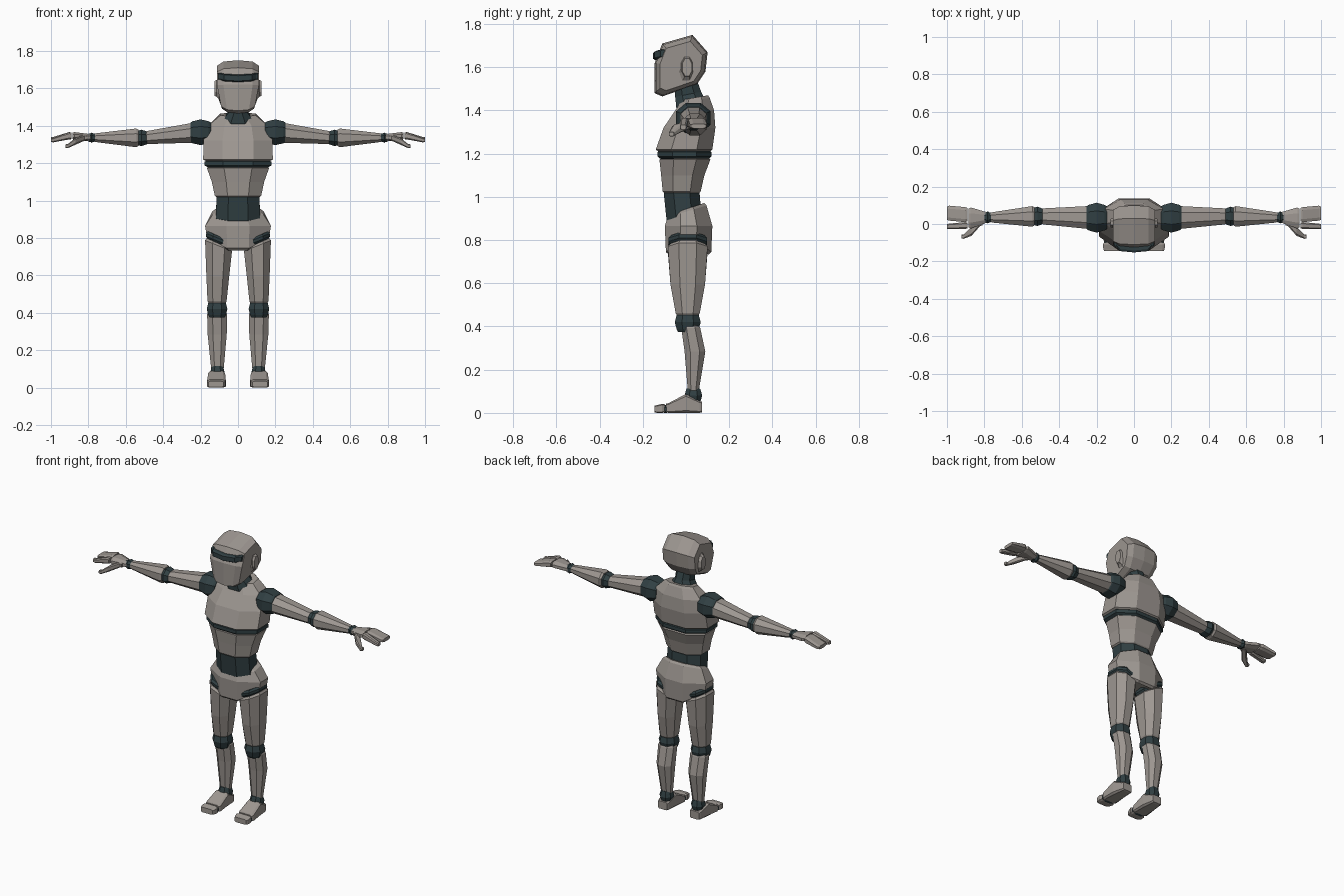
import bpy, bmesh
from mathutils import Vector

cube = bpy.data.objects.get("Cube")
if cube:
    bpy.data.objects.remove(cube)


def make_material(name, red, green, blue):
    material = bpy.data.materials.new(name)
    material.use_nodes = True
    colour = (red, green, blue, 1)
    material.diffuse_color = colour
    material.node_tree.nodes["Principled BSDF"].inputs["Base Color"].default_value = colour
    return material


SHELL = make_material("warm grey shell", .34, .31, .285)
JOINT = make_material("dark slate joint", .03, .05, .055)
X, Y, Z = range(3)


def skin(name, rings, material):
    """Bridge equal point rings and cap both ends."""
    bm = bmesh.new()
    loops = [[bm.verts.new(point) for point in ring] for ring in rings]
    for lower, upper in zip(loops, loops[1:]):
        for i in range(len(lower)):
            bm.faces.new((lower[i - 1], lower[i], upper[i], upper[i - 1]))
    bm.faces.new(loops[0])
    bm.faces.new(loops[-1])
    bmesh.ops.recalc_face_normals(bm, faces=bm.faces)
    mesh = bpy.data.meshes.new(name)
    bm.to_mesh(mesh)
    bm.free()
    mesh.materials.append(material)
    bpy.context.collection.objects.link(bpy.data.objects.new(name, mesh))


def make_ring(axis, side, chamfer, station, shift=0, scale=1):
    """Chamfered rectangle across an axis, optionally tilted or sagging mid-width."""
    centre, half_u, half_v, *tilt = station
    slope_u, slope_v, sag = tilt or (0, 0, 0)
    u_axis, v_axis = [k for k in (X, Y, Z) if k != axis]
    corners = [(1, -chamfer), (1, chamfer), (chamfer, 1), (-chamfer, 1)]
    corners += [(-u, -v) for u, v in corners]
    points = []
    for u, v in corners:
        point = Vector(centre)
        point[u_axis] += u * half_u * scale
        point[v_axis] += v * half_v * scale
        point[axis] += shift + slope_u * u * half_u + slope_v * v * half_v - sag * (1 - abs(u))
        point.x *= side
        points.append(point)
    return points


def loft(name, axis, stations, material=SHELL, side=1, chamfer=.45, lip=.012):
    """Loft along an axis with a small bevelled lip on both ends.
    Station: centre, two half sizes, then optional slope, slope and sag."""
    first, *middle, last = sorted(stations, key=lambda station: station[0][axis])

    def ring(station, shift=0, scale=1):
        return make_ring(axis, side, chamfer, station, shift, scale)

    rings = [ring(first, 0, .88), ring(first, lip)]
    rings += [ring(station) for station in middle]
    rings += [ring(last, -lip), ring(last, 0, .88)]
    skin(name, rings, material)


def trunk(name, stations, material=SHELL, chamfer=.45):
    """Upright loft on the centre line. Station: y, z, half width, half depth, tilt."""
    loft(name, Z, [((0, y, z), *rest) for y, z, *rest in stations], material, chamfer=chamfer)


# Head: side outline swept across the width, narrowing to the chin
outline = [(-.145, 1.48), (-.145, 1.62), (-.11, 1.71), (.03, 1.75),
           (.1, 1.67), (.09, 1.58), (.05, 1.52), (-.11, 1.465)]
middle_y, middle_z = -.02, 1.6
ACROSS = (-1, -.7, 0, .7, 1)
head_rings = []
for across in ACROSS:
    shrink = 1 - .2 * across ** 4
    ring = []
    for y, z in outline:
        y = middle_y + (y - middle_y) * shrink
        z = middle_z + (z - middle_z) * shrink
        taper = min(1, .72 + max(0, z - 1.475) * 3)
        ring.append((.112 * across * taper, y, z))
    head_rings.append(ring)
skin("head", head_rings, SHELL)

# Visor wraps round the brow
visor = [((.108 * across, -.117 + .03 * across ** 4, 1.653 + .01 * across ** 2), .035, .02)
         for across in ACROSS]
loft("visor", X, visor, JOINT, chamfer=.7)

# Neck and trunk, top to bottom
trunk("neck", [(0, 1.54, .05, .055), (.01, 1.475, .05, .06, 0, .2, 0),
               (.02, 1.44, .077, .066, 0, .2, 0), (.025, 1.4, .085, .07)], JOINT)
trunk("chest", [(.042, 1.46, .108, .068, 0, .15, 0), (.04, 1.4, .16, .09),
                (.016, 1.32, .185, .12), (-.009, 1.207, .186, .131)])
trunk("chest_rim", [(-.007, 1.22, .178, .125), (-.007, 1.175, .178, .125)], JOINT)
trunk("abdomen", [(-.005, 1.185, .166, .118), (-.015, 1.1, .14, .1), (-.02, 1.013, .124, .088)])
trunk("waist", [(-.02, 1.03, .115, .083), (-.01, .9, .118, .08, 0, .25, 0)], JOINT)
trunk("pelvis", [(.005, .945, .137, .09, 0, .3, 0), (.012, .865, .176, .11),
                 (.012, .785, .165, .105, 0, 0, .08)], chamfer=.35)

# Skeleton points of the left limbs, shared by neighbouring parts
hip, knee, ankle = Vector((.104, .008, .77)), Vector((.112, .008, .42)), Vector((.11, .034, .08))
shoulder, elbow = Vector((.2, .034, 1.365)), Vector((.517, .041, 1.335))
wrist, knuckles = Vector((.782, .035, 1.336)), Vector((.89, .032, 1.346))


def limbs(side, tag):
    def part(name, axis, stations, material=SHELL, **shape):
        loft(tag + name, axis, stations, material, side, **shape)

    def bone(name, axis, start, end, start_size, end_size, gap, **shape):
        """Plate between two skeleton points, stopping short of both."""
        step = (end - start).normalized() * gap
        part(name, axis, [(start + step, *start_size), (end - step, *end_size)], **shape)

    def joint(name, axis, centre, half_length, half_u, half_v):
        """Dark collar that bulges round a skeleton point."""
        reach = Vector()
        reach[axis] = half_length
        ends = [(centre + reach * sign, half_u * .85, half_v * .85) for sign in (-1, 1)]
        part(name, axis, ends + [(centre, half_u, half_v)], JOINT)

    # Ear
    part("ear", X, [((.09, 0, 1.6), .035, .06), ((.126, .005, 1.6), .025, .045)])

    # Leg
    part("hip_joint", Z, [(hip, .068, .088, .4, 0, 0),
                          (hip + Vector((0, 0, .04)), .066, .09, .4, 0, 0)], JOINT)
    part("thigh", Z, [(hip, .072, .092, .4, 0, 0),
                      (hip.lerp(knee, .5), .061, .08),
                      (knee + Vector((0, 0, .03)), .051, .056)])
    joint("knee", Z, knee, .045, .055, .06)
    calf = knee.lerp(ankle, .4) + Vector((0, .023, 0))
    part("shin", Z, [(knee + Vector((0, .014, -.015)), .053, .044), (calf, .051, .048),
                     (ankle + Vector((0, 0, .014)), .034, .026)])
    joint("ankle", Z, ankle, .034, .039, .041)

    # Foot, with the sole on the ground
    def sole(x, y, half_width, height):
        return ((x, y, height / 2), half_width, height / 2)

    part("foot", Y, [sole(.115, -.093, .05, .045), sole(.114, 0, .045, .088),
                     sole(.112, .075, .036, .055)], chamfer=.75)
    part("toe_gap", Y, [sole(.115, -.11, .046, .036), sole(.115, -.08, .046, .036)], JOINT)
    part("toe", Y, [sole(.118, -.145, .046, .036), sole(.116, -.098, .05, .042)], chamfer=.75)

    # Arm
    joint("shoulder", X, shoulder, .055, .08, .069)
    bone("upper_arm", X, shoulder, elbow, (.062, .054), (.043, .035), .02)
    joint("elbow", X, elbow, .033, .052, .044)
    bone("forearm", X, elbow, wrist, (.055, .05), (.028, .024), .015)
    joint("wrist", X, wrist, .018, .033, .028)

    # Hand
    bone("palm", X, wrist, knuckles, (.032, .02), (.056, .02), .005)
    bone("fingers", X, knuckles + Vector((0, .018, 0)), Vector((1, .058, 1.328)),
         (.04, .02), (.04, .012), 0, chamfer=.6)
    bone("index_finger", X, knuckles - Vector((0, .04, 0)), Vector((1, -.013, 1.323)),
         (.018, .019), (.015, .012), 0, chamfer=.6)
    part("thumb", X, [((.81, .012, 1.335), .022, .016), ((.87, -.04, 1.316), .024, .018),
                      ((.922, -.067, 1.291), .012, .011)], chamfer=.6)


limbs(1, "left_")
limbs(-1, "right_")
